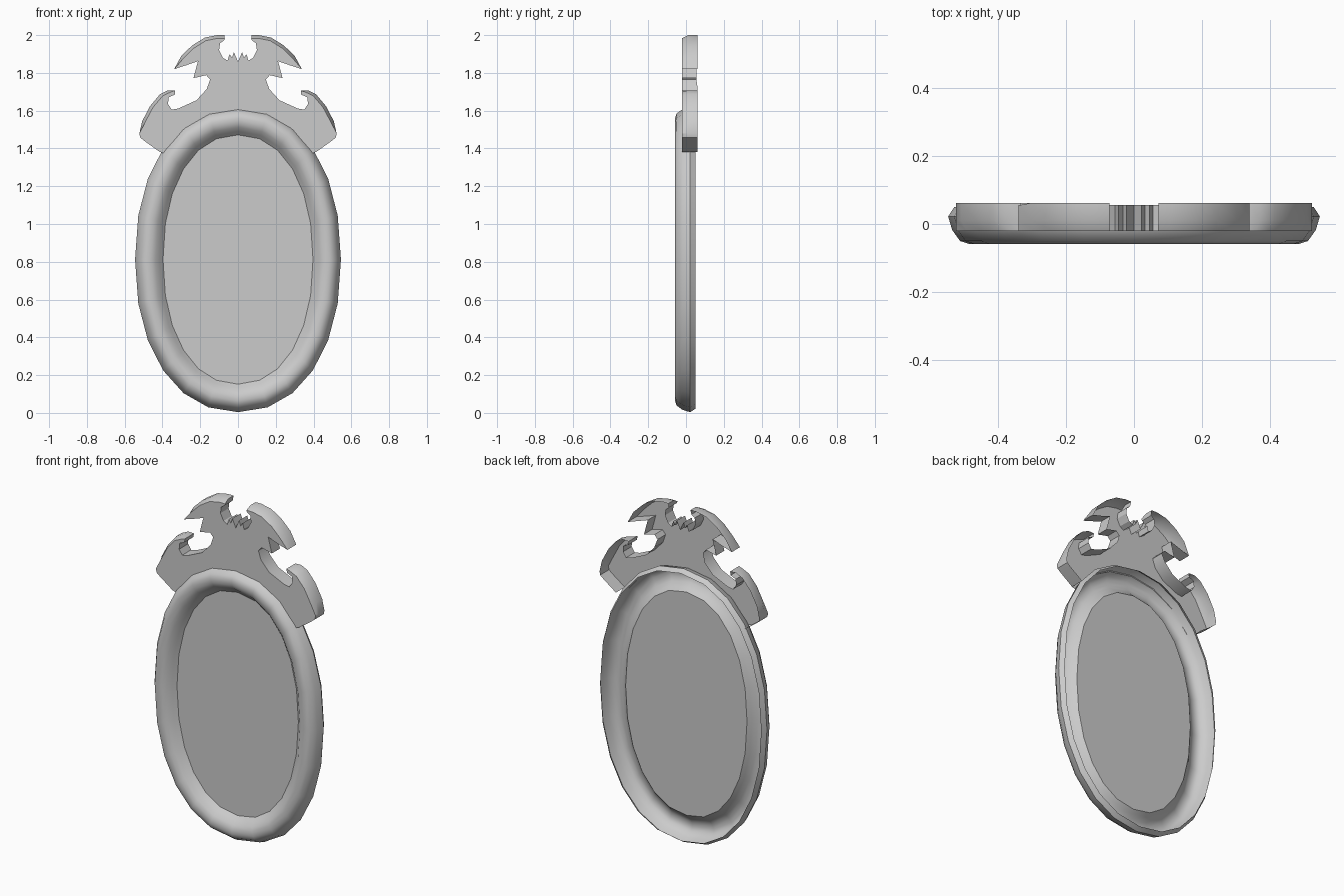
import bpy, bmesh, math

if "Cube" in bpy.data.objects:
    bpy.data.objects.remove(bpy.data.objects["Cube"])

RX, RZ, ZC = 0.545, 0.808, 0.812


def finish(bm, name, angle):
    bmesh.ops.recalc_face_normals(bm, faces=bm.faces)
    # open-backed sheets: make the visible side face the front
    if sum(f.normal.y * f.calc_area() for f in bm.faces) > 0:
        bmesh.ops.reverse_faces(bm, faces=bm.faces)
    me = bpy.data.meshes.new(name)
    bm.to_mesh(me)
    bm.free()
    ob = bpy.data.objects.new(name, me)
    bpy.context.collection.objects.link(ob)
    bpy.ops.object.select_all(action='DESELECT')
    ob.select_set(True)
    bpy.context.view_layer.objects.active = ob
    bpy.ops.object.shade_smooth_by_angle(angle=math.radians(angle))
    return ob


# slightly squarish 24-sided oval, shrunk inwards by d
def oval(bm, d, y, n=24, p=0.92):
    ring = []
    for i in range(n):
        a = 2 * math.pi * i / n
        s, c = math.sin(a), math.cos(a)
        x = math.copysign(abs(s) ** p, s) * (RX - d)
        z = math.copysign(abs(c) ** p, c) * (RZ - d)
        ring.append(bm.verts.new((x, y, ZC + z)))
    return ring


def bridge(bm, a, b, skip=()):
    n = len(a)
    for i in range(n):
        if i not in skip:
            bm.faces.new((a[i], a[(i + 1) % n], b[(i + 1) % n], b[i]))


# oval frame: thin pressed sheet, hollow behind the bulging rim
profile = [(0.018, 0.050), (0.0, 0.022), (0.012, -0.018), (0.035, -0.050),
           (0.06, -0.058), (0.085, -0.056), (0.108, -0.045), (0.13, -0.022),
           (0.148, -0.003)]
bm = bmesh.new()
rings = [oval(bm, d, y) for d, y in profile]
for a, b in zip(rings, rings[1:]):
    bridge(bm, a, b)
finish(bm, "oval_frame", 45)

# flat panel filling the opening
bm = bmesh.new()
bm.faces.new(oval(bm, 0.148, -0.003))
bm.normal_update()
finish(bm, "mirror_panel", 30)

# carved crest, right half outline: x, z, kind (0 inner, 1 chamfered outer, 2 base)
half = [(0, 1.86, 0), (0.022, 1.91, 0), (0.032, 1.88, 0), (0.045, 1.90, 0),
        (0.055, 1.865, 0), (0.08, 1.88, 0), (0.1, 1.92, 0), (0.095, 1.957, 0),
        (0.074, 1.972, 0), (0.072, 2.0, 1), (0.11, 2.0, 1), (0.175, 1.987, 1),
        (0.243, 1.945, 1), (0.3, 1.89, 1), (0.338, 1.82, 0), (0.275, 1.84, 0),
        (0.212, 1.862, 0), (0.236, 1.772, 0), (0.168, 1.788, 0), (0.148, 1.765, 0),
        (0.165, 1.715, 0), (0.22, 1.655, 0), (0.315, 1.612, 0), (0.35, 1.605, 0),
        (0.37, 1.635, 0), (0.368, 1.67, 0), (0.335, 1.685, 0), (0.332, 1.707, 0),
        (0.37, 1.708, 1), (0.412, 1.688, 1), (0.465, 1.625, 1), (0.507, 1.545, 1),
        (0.522, 1.48, 0), (0.518, 1.458, 0), (0.5, 1.443, 0), (0.415, 1.382, 0),
        (0.395, 1.375, 2), (0.29, 1.5, 2), (0.15, 1.575, 2), (0, 1.6, 2)]
outline = half + [(-x, z, k) for x, z, k in half[-2:0:-1]]
bm = bmesh.new()
back, mid, front = [], [], []
for x, z, k in outline:
    back.append((x, 0.062 if z < 1.72 or k or x > 0.3 else 0.055, z))
    mid.append((x, 0.012, z))
    fx, fz = x, z
    if k == 1:
        r = math.hypot(x, z - 1.45)
        fx, fz = x - 0.017 * x / r, z - 0.017 * (z - 1.45) / r
    front.append((fx, -0.021, fz))
back, mid, front = [[bm.verts.new(c) for c in r] for r in (back, mid, front)]
# side walls all round except along the frame, open at the back
n = len(outline)
skip = [i for i in range(n) if 2 in (outline[i][2], outline[(i + 1) % n][2])]
bridge(bm, back, mid, skip)
bridge(bm, mid, front, skip)
cap = bm.faces.new(front)
cap.normal_update()
bmesh.ops.triangulate(bm, faces=[cap], ngon_method='EAR_CLIP')
bmesh.ops.delete(bm, geom=[v for v in bm.verts if not v.link_faces], context='VERTS')
finish(bm, "carved_crest", 30)
